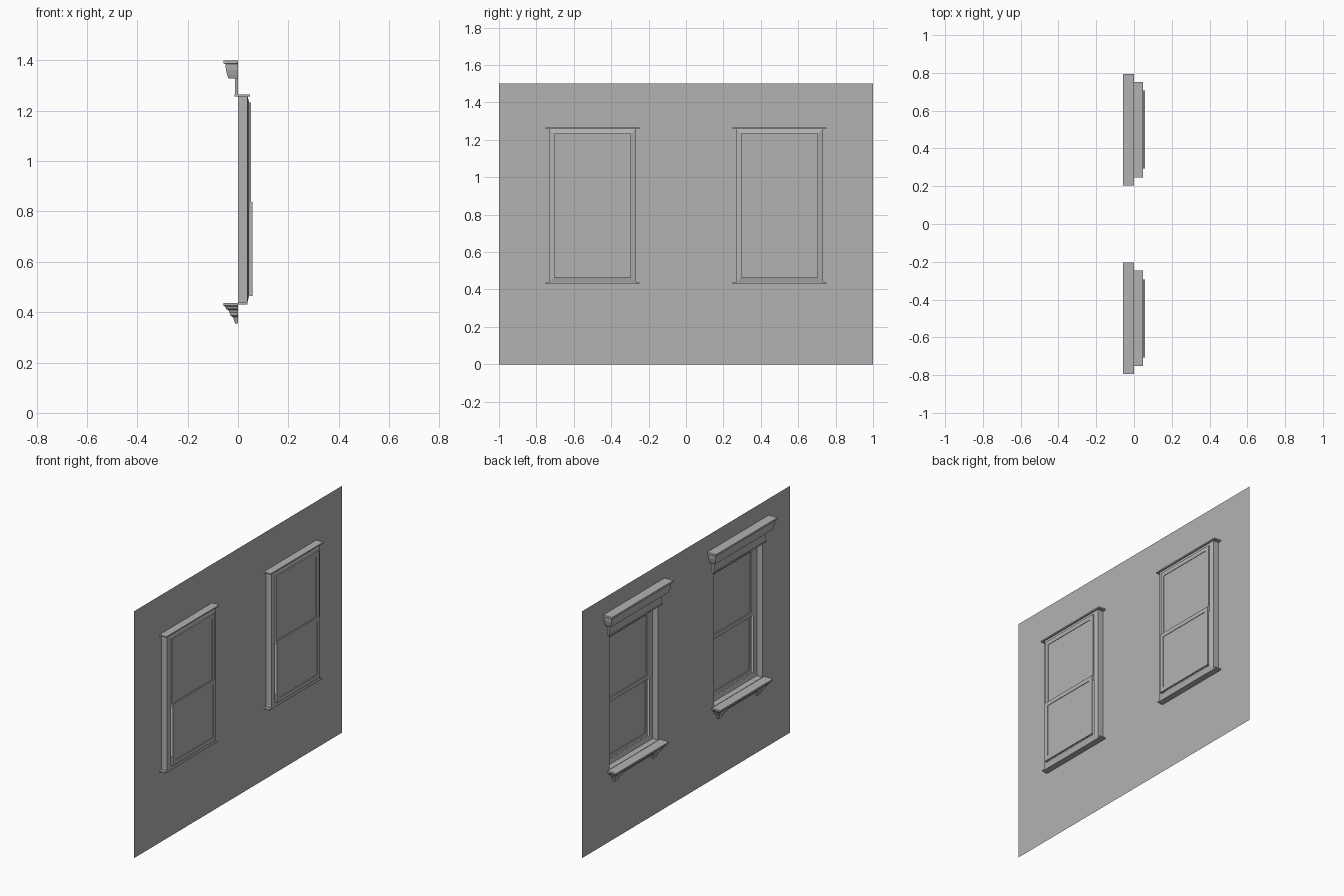
import bpy
import bmesh

cube = bpy.data.objects.get("Cube")
if cube:
    bpy.data.objects.remove(cube, do_unlink=True)

GREY = (0.45, 0.45, 0.45, 1)
mat = bpy.data.materials.new("plain grey")
mat.use_nodes = True
mat.diffuse_color = GREY
mat.node_tree.nodes["Principled BSDF"].inputs["Base Color"].default_value = GREY

HALF, BOTTOM, TOP = 0.233, 0.436, 1.26   # wall opening
CENTRES = {"front": -0.5, "rear": 0.5}


def finish(name, bm):
    bmesh.ops.remove_doubles(bm, verts=bm.verts, dist=1e-5)
    bmesh.ops.recalc_face_normals(bm, faces=bm.faces)
    mesh = bpy.data.meshes.new(name)
    bm.to_mesh(mesh)
    bm.free()
    mesh.materials.append(mat)
    bpy.context.collection.objects.link(bpy.data.objects.new(name, mesh))


def face(bm, points):
    return bm.faces.new([bm.verts.new(p) for p in points])


def add_box(bm, x0, x1, y0, y1, z0, z1):
    verts = bmesh.ops.create_cube(bm, size=1)["verts"]
    for v in verts:
        v.co.x = x1 if v.co.x > 0 else x0
        v.co.y = y1 if v.co.y > 0 else y0
        v.co.z = z1 if v.co.z > 0 else z0


def box(name, *bounds):
    bm = bmesh.new()
    add_box(bm, *bounds)
    finish(name, bm)


def loft(bm, rings, closed):
    """Join successive point rings with quads."""
    for a, b in zip(rings, rings[1:]):
        n = len(a)
        for i in range(n if closed else n - 1):
            j = (i + 1) % n
            face(bm, [a[i], a[j], b[j], b[i]])


def moulding(name, yc, base, profile):
    """Profile of (depth, z) carried round a mitred front and two returns."""
    rings = [[(0, yc - base - d, z), (-d, yc - base - d, z),
              (-d, yc + base + d, z), (0, yc + base + d, z)] for d, z in profile]
    bm = bmesh.new()
    loft(bm, rings, True)
    face(bm, rings[0])
    face(bm, rings[-1])
    finish(name, bm)


def rectangle(x, yc, half, z0, z1):
    return [(x, yc - half, z0), (x, yc + half, z0), (x, yc + half, z1), (x, yc - half, z1)]


def sash(name, yc, x0, x1, z0, z1):
    """Four rails around a thin pane."""
    outer, rail = 0.206, 0.025
    inner = outer - rail
    bm = bmesh.new()
    for s in (-1, 1):
        ya, yb = sorted((yc + s * inner, yc + s * outer))
        add_box(bm, x0, x1, ya, yb, z0, z1)
    for za in (z0, z1 - rail):
        add_box(bm, x0, x1, yc - inner, yc + inner, za, za + rail)
    finish(name + "_frame", bm)
    box(name + "_pane", x1 - 0.006, x1 - 0.003, yc - inner, yc + inner, z0 + rail, z1 - rail)


# Wall sheet with two openings
ys = [-1, -0.5 - HALF, -0.5 + HALF, 0.5 - HALF, 0.5 + HALF, 1]
zs = [0, BOTTOM, TOP, 1.5]
bm = bmesh.new()
for i in range(5):
    for k in range(3):
        if not (k == 1 and i in (1, 3)):
            face(bm, [(0, ys[i], zs[k]), (0, ys[i + 1], zs[k]),
                      (0, ys[i + 1], zs[k + 1]), (0, ys[i], zs[k + 1])])
finish("wall", bm)

CORNICE = [(0.058, 1.4), (0.058, 1.388), (0.05, 1.385), (0.048, 1.362),
           (0.043, 1.342), (0.038, 1.328)]
SILL = [(0.058, BOTTOM), (0.058, 0.426), (0.05, 0.42), (0.046, 0.412),
        (0.038, 0.408), (0.034, 0.397)]
BRACKET = [(0.032, 0.397), (0.03, 0.386), (0.02, 0.38), (0.016, 0.368), (0.012, 0.355)]

for side, yc in CENTRES.items():
    # Jambs and the sloped casing round the sashes
    bm = bmesh.new()
    loft(bm, [rectangle(0, yc, HALF, BOTTOM, TOP),
              rectangle(0.037, yc, HALF, BOTTOM, TOP),
              rectangle(0.044, yc, 0.206, 0.465, 1.233)], True)
    finish(side + "_window_casing", bm)

    # Sliding sashes
    sash(side + "_upper_sash", yc, 0.040, 0.052, 0.815, 1.233)
    sash(side + "_lower_sash", yc, 0.046, 0.058, 0.465, 0.838)

    # Head: ledge, frieze board and cornice
    box(side + "_head_ledge", -0.014, 0.047, yc - 0.2525, yc + 0.2525, 1.257, 1.265)
    box(side + "_frieze", -0.012, 0, yc - 0.25, yc + 0.25, 1.265, 1.328)
    moulding(side + "_cornice", yc, 0.237, CORNICE)

    # Sill with its inner ledge and brackets
    moulding(side + "_sill", yc, 0.195, SILL)
    box(side + "_inner_ledge", 0, 0.037, yc - 0.2525, yc + 0.2525, 0.43, 0.438)
    for label, s in (("right", -1), ("left", 1)):
        moulding(f"{side}_{label}_bracket", yc + s * 0.185, 0.005, BRACKET)
